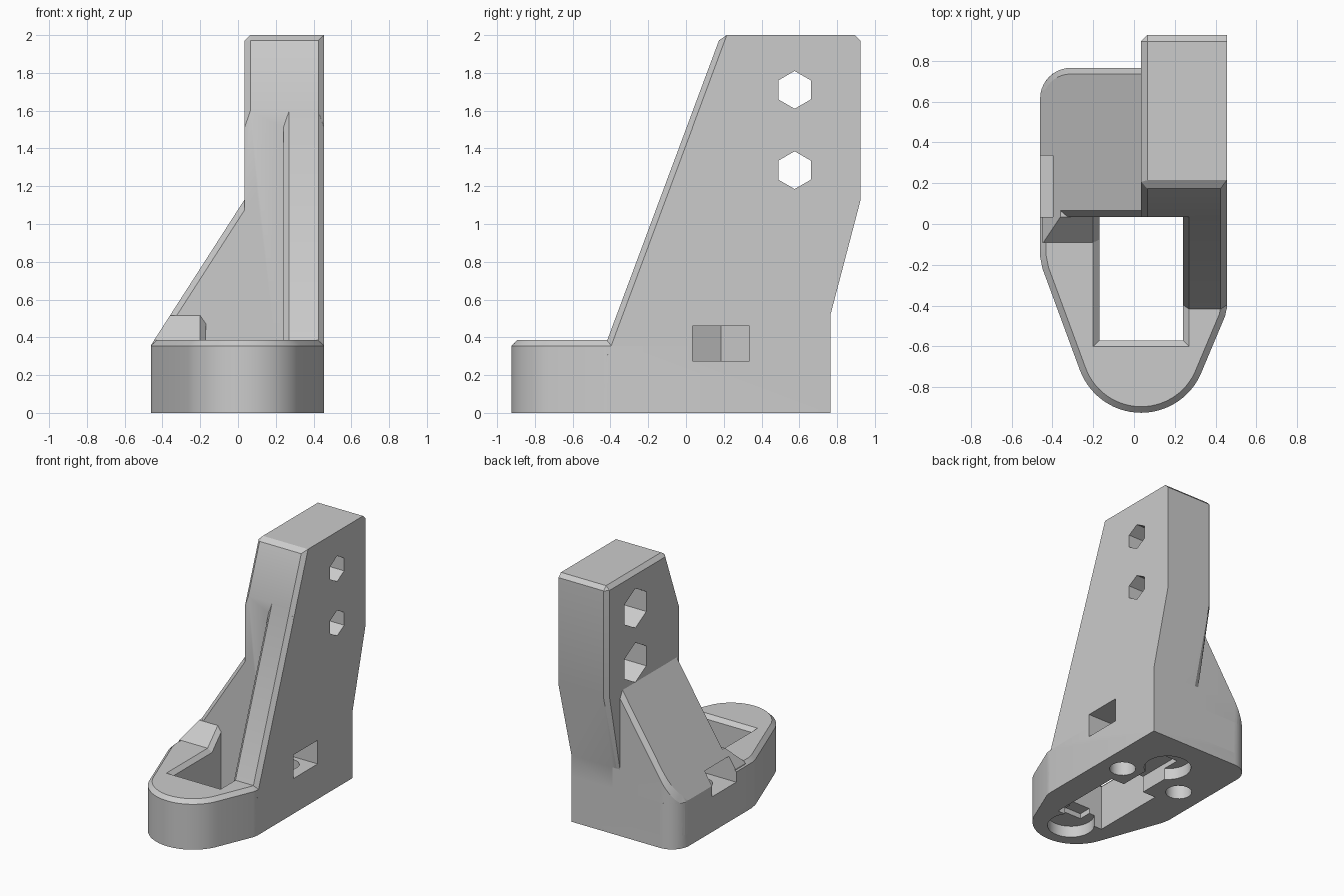
import bpy, bmesh, math
from mathutils import Vector

cube = bpy.data.objects.get("Cube")
if cube:
    bpy.data.objects.remove(cube, do_unlink=True)

grey = bpy.data.materials.new("plain_grey")
grey.use_nodes = True
grey.diffuse_color = (0.6, 0.6, 0.6, 1)
grey.node_tree.nodes["Principled BSDF"].inputs["Base Color"].default_value = (0.6, 0.6, 0.6, 1)

CH = 0.03                      # chamfer width used all over
L, R, BACK = -0.46, 0.455, 0.765
WALL = 0.035                   # rear wall of the pocket, left face of the tower


def prism(profile, axis, lo, hi):
    """Extrude a closed 2D profile along x (profile is y,z) or z (profile is x,y)."""
    bm = bmesh.new()
    place = {"x": lambda p, d: (d, p[0], p[1]), "z": lambda p, d: (p[0], p[1], d)}[axis]
    face = bm.faces.new([bm.verts.new(place(p, lo)) for p in profile])
    ext = bmesh.ops.extrude_face_region(bm, geom=[face])
    shift = Vector(place((0, 0), hi - lo))
    for v in ext["geom"]:
        if isinstance(v, bmesh.types.BMVert):
            v.co += shift
    bmesh.ops.recalc_face_normals(bm, faces=bm.faces)
    return bm


def box(x0, x1, y0, y1, z0, z1):
    return prism([(x0, y0), (x1, y0), (x1, y1), (x0, y1)], "z", z0, z1)


def arc(cx, cy, r, a0, a1, n):
    return [(cx + r * math.cos(math.radians(a0 + (a1 - a0) * i / n)),
             cy + r * math.sin(math.radians(a0 + (a1 - a0) * i / n))) for i in range(n + 1)]


def chamfer(bm, rule):
    """Chamfer edges chosen by rule(midpoint, direction)."""
    edges = []
    for e in bm.edges:
        a, b = e.verts[0].co, e.verts[1].co
        if rule((a + b) / 2, (b - a).normalized()):
            edges.append(e)
    bmesh.ops.bevel(bm, geom=edges, offset=CH, segments=1, affect="EDGES", profile=0.5)


def slope_cut(bm):
    """Trim everything above the sloping left shoulder."""
    geom = bm.verts[:] + bm.edges[:] + bm.faces[:]
    bmesh.ops.bisect_plane(bm, geom=geom, plane_co=(WALL, 0, 1.13),
                           plane_no=(-0.77, 0, 0.495), clear_outer=True)
    bmesh.ops.holes_fill(bm, edges=[e for e in bm.edges if e.is_boundary], sides=0)
    bmesh.ops.recalc_face_normals(bm, faces=bm.faces)


def on_slope(p):
    return abs(p.z - 1.13 - (p.x - WALL) * 0.77 / 0.495) < 0.01


def make(name, bm):
    mesh = bpy.data.meshes.new(name)
    bm.to_mesh(mesh)
    bm.free()
    mesh.materials.append(grey)
    obj = bpy.data.objects.new(name, mesh)
    bpy.context.collection.objects.link(obj)
    return obj


def combine(target, name, bm, operation):
    """Apply one boolean and remove the helper."""
    helper = make(name, bm)
    helper.hide_render = True
    mod = target.modifiers.new(name, "BOOLEAN")
    mod.operation, mod.solver, mod.object = operation, "EXACT", helper
    bpy.context.view_layer.update()
    graph = bpy.context.evaluated_depsgraph_get()
    mesh = bpy.data.meshes.new_from_object(target.evaluated_get(graph))
    target.modifiers.clear()
    target.data = mesh
    bpy.data.objects.remove(helper, do_unlink=True)


# Base with rounded nose and one rounded rear corner
corner = arc(L + 0.15, BACK - 0.15, 0.15, 90, 180, 10)
foot = ([(R, BACK)] + corner + [(L, -0.16), (L + 0.012, -0.22)]
        + arc(WALL, -0.605, 0.32, 200, 340, 28) + [(R - 0.008, -0.45), (R, -0.41)])
bm = prism(foot, "z", 0, 0.385)
chamfer(bm, lambda p, d: p.z > 0.38)
bracket = make("bracket", bm)

# Rectangular opening through the base, with a chamfered rim
PL, PR, PF = -0.17, 0.24, -0.57
combine(bracket, "opening", box(PL, PR, PF, WALL, -0.2, 0.6), "DIFFERENCE")
bm = box(PL, PR, PF, WALL, 0.355, 0.415)
for v in bm.verts:
    if v.co.z > 0.4:
        v.co.x += 0.06 if v.co.x > 0 else -0.06
        v.co.y -= 0.06 if v.co.y < 0 else 0
combine(bracket, "opening_rim", bm, "DIFFERENCE")

# Tower with sloping front and overhanging back
side = [(-0.43, 0.35), (0.185, 2), (0.925, 2), (0.925, 1.13),
        (BACK, 0.52), (BACK, 0.1), (-0.3, 0.1)]


def front_slope(p, d):
    return abs(d.x) < 0.1 and p.y < 0 and p.z > 1


def tower_edges(p, d):
    if abs(d.x) > 0.9:
        return p.z > 1.9
    return front_slope(p, d) or (p.x < 0.1 and p.z > 0.6)


bm = prism(side, "x", WALL, R)
chamfer(bm, tower_edges)
tower = make("tower", bm)
combine(tower, "front_clear", box(-1, 1, -1, WALL, -1, 3), "DIFFERENCE")
bm = bmesh.new()
bm.from_mesh(tower.data)
bpy.data.objects.remove(tower, do_unlink=True)
combine(bracket, "tower", bm, "UNION")

# Front rib beside the opening
rib = [(-0.43, 0.35), (0.148, 1.9), (0.3, 1.9), (0.3, 0.2), (-0.38, 0.2)]
bm = prism(rib, "x", PR, R)
chamfer(bm, front_slope)
combine(bracket, "rib", bm, "UNION")

# Sloping shoulder
bm = prism([(0.1, WALL), (0.1, BACK)] + corner + [(L, WALL)], "z", 0.1, 2)
slope_cut(bm)
chamfer(bm, lambda p, d: on_slope(p) and L + 0.005 < p.x < 0.09)
combine(bracket, "shoulder", bm, "UNION")

# Small ramp in front of the shoulder
bm = prism([(-0.09, 0.385), (WALL, 0.515), (0.1, 0.515), (0.1, 0.2), (-0.09, 0.2)],
           "x", L + 0.01, PL)
slope_cut(bm)
chamfer(bm, lambda p, d: abs(p.x - PL) < 0.001 and p.z > 0.44 and p.y < 0)
combine(bracket, "ramp", bm, "UNION")

# Hexagonal cross holes with wider nut recesses on the left face
for z in (1.71, 1.285):
    for r, x0, x1 in ((0.1, -0.2, 0.6), (0.155, -0.3, 0.24)):
        combine(bracket, "hex_hole", prism(arc(0.575, z, r, 30, 330, 5), "x", x0, x1), "DIFFERENCE")

# Side nut slots and the vertical screw holes that meet them
for s in (-1, 1):
    x = 0.01 + s * 0.265
    slot = [(s * 0.7, 0.035), (x - s * 0.087, 0.035), (x - s * 0.173, 0.185),
            (x - s * 0.087, 0.335), (s * 0.7, 0.335)]
    combine(bracket, "nut_slot", prism(slot, "z", 0.275, 0.46), "DIFFERENCE")
    combine(bracket, "screw_hole", prism(arc(x, 0.2, 0.095, 0, 345, 23), "z", -0.1, 0.3), "DIFFERENCE")

# Round recesses underneath with channels into the opening
for y in (-0.67, 0.42):
    combine(bracket, "recess", prism(arc(WALL, y, 0.17, 0, 348, 29), "z", -0.1, 0.09), "DIFFERENCE")
    combine(bracket, "channel", box(WALL - 0.09, WALL + 0.09, min(y, -0.3), max(y, -0.3), -0.1, 0.13),
            "DIFFERENCE")

# Smooth the round parts and keep the chamfers crisp
bpy.ops.object.select_all(action="DESELECT")
bracket.select_set(True)
bpy.context.view_layer.objects.active = bracket
bpy.ops.object.shade_smooth_by_angle(angle=math.radians(22))
